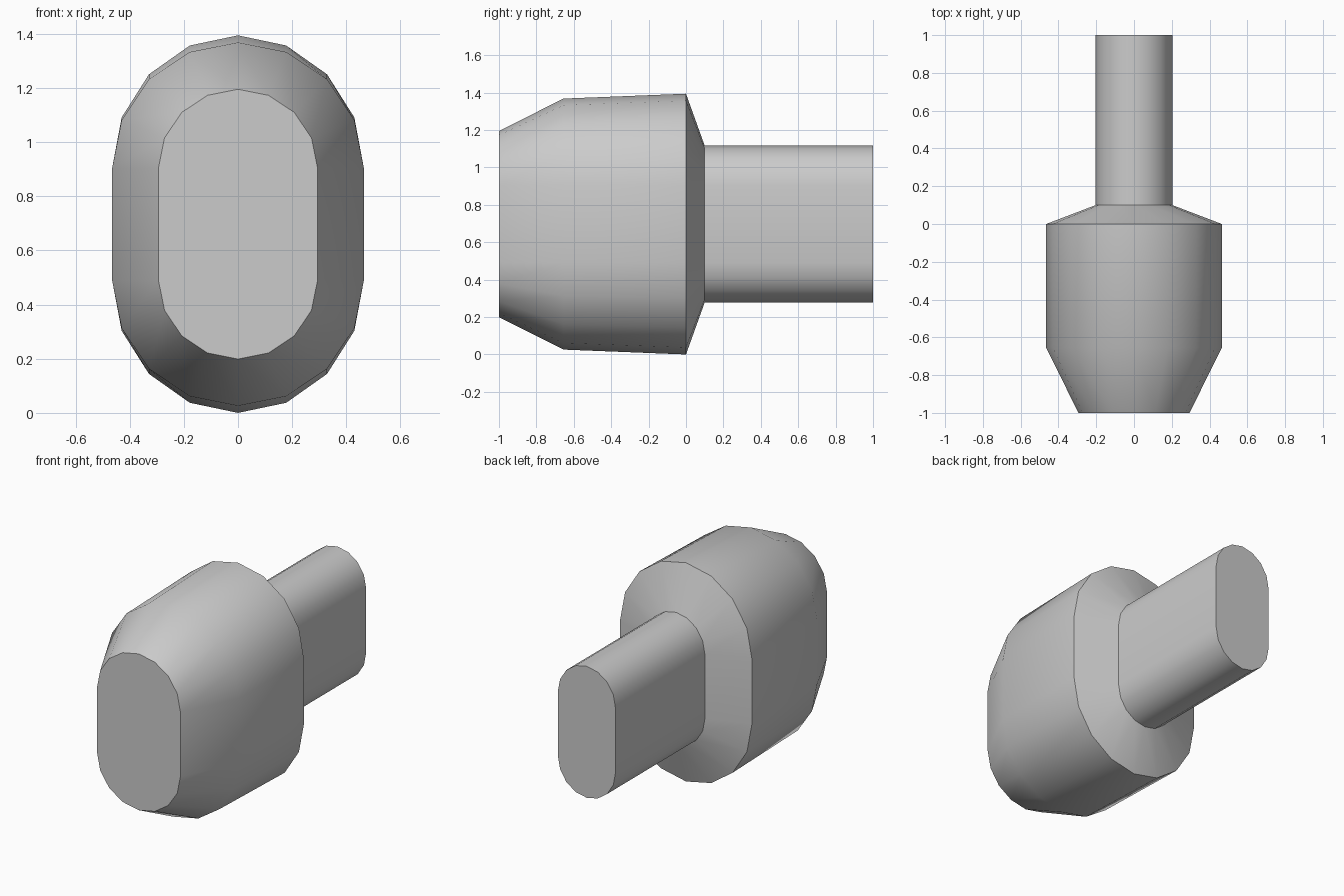
import bpy, bmesh, math

if "Cube" in bpy.data.objects:
    bpy.data.objects.remove(bpy.data.objects["Cube"])

ZC = 0.697   # height of the centre axis
HALF = 0.206  # half length of the straight sides
SEG = 8      # segments in each rounded end


def ring(bm, y, rx, rz):
    """Rounded oblong section at depth y."""
    verts = []
    for side in (1, -1):
        for i in range(SEG + 1):
            a = math.pi * i / SEG
            verts.append(bm.verts.new((side * rx * math.cos(a), y,
                                       ZC + side * (HALF + rz * math.sin(a)))))
    return verts


def loft(name, sections):
    bm = bmesh.new()
    rings = [ring(bm, *s) for s in sections]
    n = len(rings[0])
    for a, b in zip(rings, rings[1:]):
        for i in range(n):
            j = (i + 1) % n
            bm.faces.new((a[i], a[j], b[j], b[i]))
    bm.faces.new(rings[0])
    bm.faces.new(rings[-1])
    bmesh.ops.recalc_face_normals(bm, faces=bm.faces)
    mesh = bpy.data.meshes.new(name)
    bm.to_mesh(mesh)
    bm.free()
    obj = bpy.data.objects.new(name, mesh)
    bpy.context.collection.objects.link(obj)
    bpy.ops.object.select_all(action='DESELECT')
    obj.select_set(True)
    bpy.context.view_layer.objects.active = obj
    bpy.ops.object.shade_smooth_by_angle(angle=math.radians(30))
    return obj


# Tapered front, wide body, sloped shoulder and narrow stem: (y, rx, rz)
loft("stemmed_plug", [
    (-1.0, 0.294, 0.292),
    (-0.655, 0.465, 0.465),
    (0.0, 0.465, 0.491),
    (0.1, 0.203, 0.213),
    (1.0, 0.203, 0.213),
])
